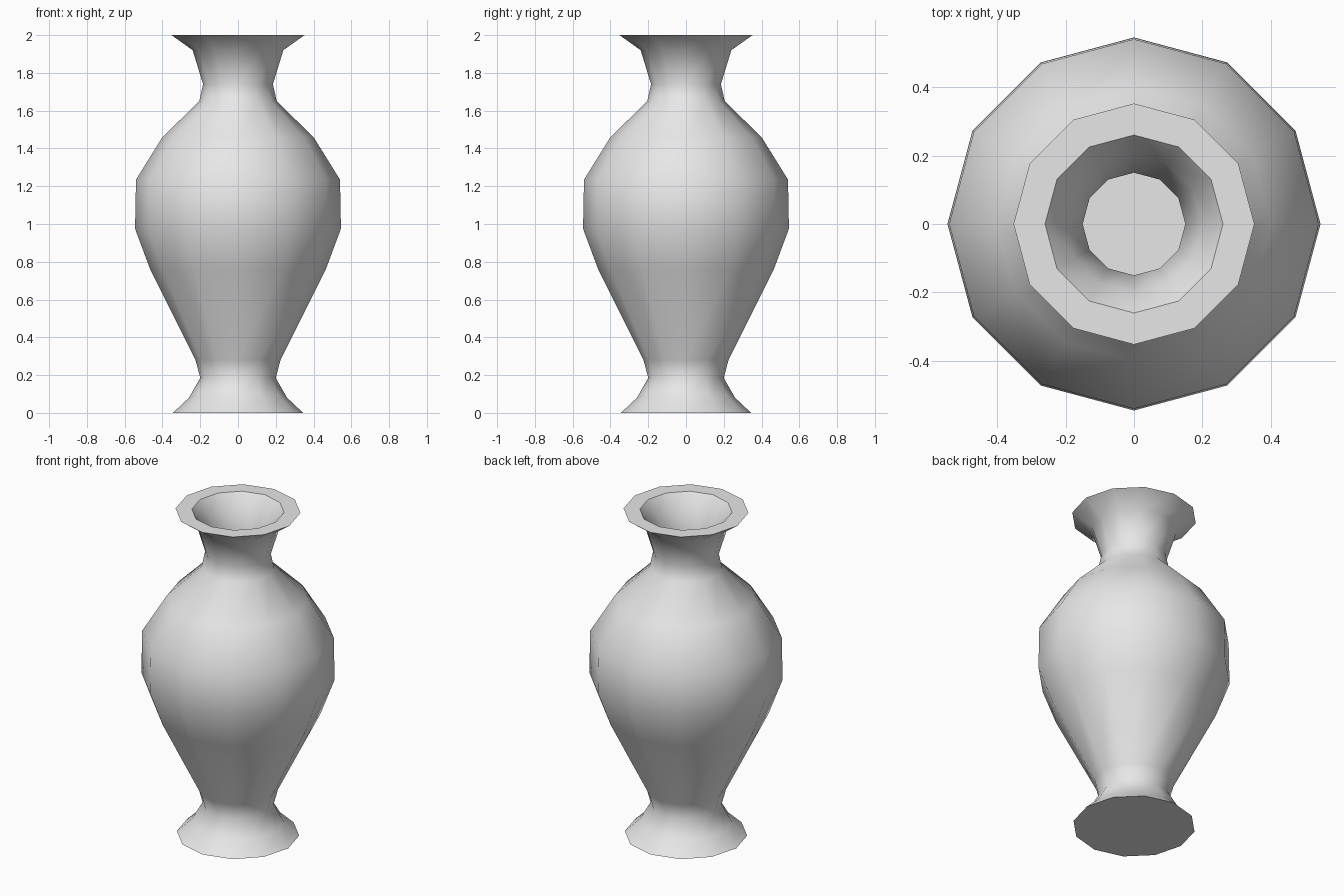
import bpy, bmesh, math

if "Cube" in bpy.data.objects:
    bpy.data.objects.remove(bpy.data.objects["Cube"])

SIDES = 12

# Vase half-section as (radius, height): outer wall upward, then inner wall down
OUTER = [(0.345, 0.0), (0.26, 0.08), (0.20, 0.185), (0.225, 0.28), (0.465, 0.76),
         (0.545, 0.975), (0.54, 1.235), (0.40, 1.46), (0.205, 1.65), (0.185, 1.74),
         (0.24, 1.92), (0.352, 2.0)]
INNER = [(0.26, 2.0), (0.20, 1.92), (0.15, 1.74), (0.17, 1.65), (0.36, 1.46),
         (0.495, 1.235), (0.50, 0.975), (0.42, 0.76), (0.185, 0.28), (0.16, 0.19)]


def lathe(name, profile, material):
    """Revolve a profile around z and close both ends with flat faces."""
    bm = bmesh.new()
    rings = []
    for r, z in profile:
        rings.append([bm.verts.new((r * math.cos(a), r * math.sin(a), z))
                      for a in (2 * math.pi * i / SIDES for i in range(SIDES))])
    for low, high in zip(rings, rings[1:]):
        for i in range(SIDES):
            j = (i + 1) % SIDES
            bm.faces.new((low[i], low[j], high[j], high[i]))
    bm.faces.new(rings[0][::-1])   # underside
    bm.faces.new(rings[-1])        # inner floor
    bmesh.ops.recalc_face_normals(bm, faces=bm.faces)
    mesh = bpy.data.meshes.new(name)
    bm.to_mesh(mesh)
    bm.free()
    mesh.materials.append(material)
    obj = bpy.data.objects.new(name, mesh)
    bpy.context.collection.objects.link(obj)
    return obj


clay = bpy.data.materials.new("light_grey")
clay.diffuse_color = (0.8, 0.8, 0.8, 1.0)
clay.use_nodes = True
clay.node_tree.nodes["Principled BSDF"].inputs["Base Color"].default_value = clay.diffuse_color

vase = lathe("vase", OUTER + INNER, clay)

# Smooth body, crisp rim and foot edges
bpy.context.view_layer.objects.active = vase
vase.select_set(True)
bpy.ops.object.shade_smooth_by_angle(angle=math.radians(48))
